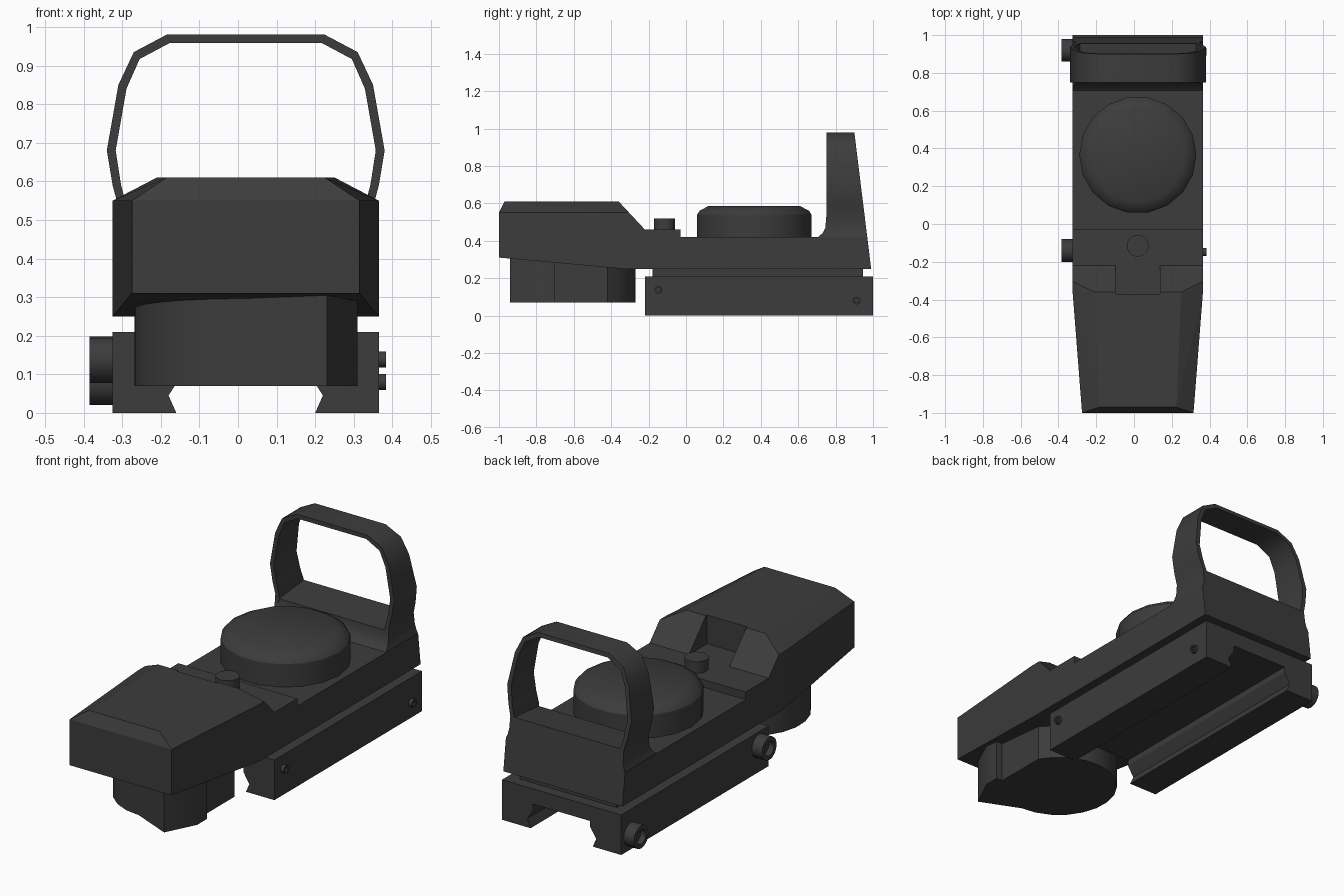
import bpy, bmesh, math
from mathutils import Matrix, Vector

cube = bpy.data.objects.get("Cube")
if cube:
    bpy.data.objects.remove(cube, do_unlink=True)

CX = 0.02   # centre line of the housing
HW = 0.345  # half width of the housing

black = bpy.data.materials.new("matte_black")
black.use_nodes = True
black.diffuse_color = (0.045, 0.045, 0.045, 1)
black.node_tree.nodes["Principled BSDF"].inputs["Base Color"].default_value = black.diffuse_color


def finish(name, bm, smooth=None):
    bmesh.ops.recalc_face_normals(bm, faces=bm.faces)
    mesh = bpy.data.meshes.new(name)
    bm.to_mesh(mesh)
    bm.free()
    mesh.materials.append(black)
    ob = bpy.data.objects.new(name, mesh)
    bpy.context.collection.objects.link(ob)
    if smooth:
        bpy.ops.object.select_all(action='DESELECT')
        bpy.context.view_layer.objects.active = ob
        ob.select_set(True)
        bpy.ops.object.shade_smooth_by_angle(angle=math.radians(smooth))
    return ob


def prism(name, profile, axis, lo, hi, smooth=None):
    """Extrude a 2D outline along one axis."""
    bm = bmesh.new()

    def place(p, t):
        return {'x': (t, p[0], p[1]), 'y': (p[0], t, p[1]), 'z': (p[0], p[1], t)}[axis]

    face = bm.faces.new([bm.verts.new(place(p, lo)) for p in profile])
    out = bmesh.ops.extrude_face_region(bm, geom=[face])
    shift = Vector(place((0, 0), hi - lo))
    bmesh.ops.translate(bm, vec=shift, verts=[v for v in out['geom'] if isinstance(v, bmesh.types.BMVert)])
    return finish(name, bm, smooth)


def lathe(name, profile, centre, axis='z', sides=18, smooth=32):
    """Revolve (radius, height) points; radius 0 ends close the shape."""
    bm = bmesh.new()
    rings = []
    for r, h in profile:
        if r == 0:
            rings.append([bm.verts.new((0, 0, h))] * sides)
        else:
            rings.append([bm.verts.new((r * math.cos(a), r * math.sin(a), h))
                          for a in (2 * math.pi * i / sides for i in range(sides))])
    for low, high in zip(rings, rings[1:]):
        for i in range(sides):
            j = (i + 1) % sides
            bm.faces.new(list(dict.fromkeys((low[i], low[j], high[j], high[i]))))
    turn = {'z': 0, '+x': math.pi / 2, '-x': -math.pi / 2}[axis]
    bm.transform(Matrix.Translation(centre) @ Matrix.Rotation(turn, 4, 'Y'))
    return finish(name, bm, smooth)


def box_outline(a0, a1, b0, b1):
    return [(a0, b0), (a1, b0), (a1, b1), (a0, b1)]


def back_y(z):
    """Sloping rear plane shared by the body and the lens frame."""
    return 0.9 + 0.09 * (0.98 - z) / 0.73


# Rail clamp with a dovetail channel
half = [(HW, 0.21), (HW, 0), (0.18, 0), (0.2, 0.045), (0.165, 0.1), (0.165, 0.13)]
prism("rail_clamp", [(CX + x, z) for x, z in half] + [(CX - x, z) for x, z in reversed(half)],
      'y', -0.22, 1.0)
prism("spacer_plate", box_outline(-0.18, 0.945, 0.2, 0.26), 'x', CX - 0.28, CX + 0.28)

# Main body, raised step and the wall under the lens
prism("main_body", [(-0.23, 0.25), (back_y(0.25), 0.25), (back_y(0.42), 0.42), (-0.23, 0.42)],
      'x', CX - HW, CX + HW)
prism("step_block", box_outline(-0.23, -0.03, 0.41, 0.46), 'x', CX - HW, CX + HW)
prism("lens_base", [(0.7, 0.415), (0.73, 0.44), (0.745, 0.47), (0.75, 0.51),
                    (back_y(0.53), 0.53), (back_y(0.415), 0.415)],
      'x', CX - 0.32, CX + 0.32, 40)

# Front hood: tapered shell with chamfered top
hood = bmesh.new()
for w, y, z in [(0.295, -1, 0.31), (0.295, -1, 0.55), (0.205, -0.97, 0.61),
                (HW, -0.34, 0.25), (HW, -0.304, 0.55), (HW, -0.36, 0.55), (0.23, -0.36, 0.61),
                (HW, -0.22, 0.25), (HW, -0.22, 0.46)]:
    for s in (-1, 1):
        hood.verts.new((CX + s * w, y, z))
bmesh.ops.convex_hull(hood, input=hood.verts)
bmesh.ops.dissolve_limit(hood, angle_limit=0.01, verts=hood.verts, edges=hood.edges)
hood = finish("front_hood", hood)

# Emitter notch cut in the rear slope of the hood
cutter = prism("notch_cutter", box_outline(-0.37, -0.1, 0.46, 0.7), 'x', CX - 0.117, CX + 0.117)
cutter.hide_render = True
cut = hood.modifiers.new("notch", 'BOOLEAN')
cut.operation = 'DIFFERENCE'
cut.solver = 'EXACT'
cut.object = cutter
bpy.context.view_layer.objects.active = hood
bpy.ops.object.modifier_apply(modifier=cut.name)
bpy.data.objects.remove(cutter, do_unlink=True)

# Housing below the hood: round with a pointed corner
R, HY = 0.29, -0.56
arc = []
for i in range(16):
    a = math.radians(-90 - i * (241 / 15))
    arc.append((CX + R * math.cos(a), HY + R * math.sin(a)))
prism("lower_housing", arc + [(0.274, -0.7), (0.31, -0.7), (0.31, -0.78), (0.23, -0.94)],
      'z', 0.07, 0.32, 28)

# Turret cap and small button
lathe("turret_cap", [(0, 0.41), (0.31, 0.41), (0.31, 0.54), (0.297, 0.56), (0.25, 0.585), (0, 0.585)],
      (CX, 0.365, 0))
lathe("button", [(0, 0.45), (0.058, 0.45), (0.058, 0.52), (0, 0.52)], (CX, -0.115, 0))

# Lens frame: a strap lofted along an arch, mirrored about the centre line
side = [(0.345, 0.415, 0.70), (0.336, 0.44, 0.73), (0.33, 0.47, 0.745), (0.329, 0.53, 0.75),
        (0.345, 0.59, 0.75), (0.36, 0.68, 0.75), (0.33, 0.85, 0.75), (0.29, 0.935, 0.75),
        (0.205, 0.98, 0.75)]
inner = [(0.31, 0.415), (0.31, 0.44), (0.308, 0.47), (0.307, 0.53),
         (0.323, 0.59), (0.337, 0.68), (0.309, 0.84), (0.275, 0.917), (0.198, 0.958)]
path = [(w, z, f, iw, iz) for (w, z, f), (iw, iz) in zip(side, inner)]
path += [(-w, z, f, -iw, iz) for w, z, f, iw, iz in reversed(path)]
bm = bmesh.new()
rows = []
for w, z, f, iw, iz in path:
    rows.append([bm.verts.new(p) for p in (
        (CX + w, f, z), (CX + w, back_y(z), z), (CX + iw, back_y(iz), iz), (CX + iw, f, iz))])
for a, b in zip(rows, rows[1:]):
    for i in range(4):
        j = (i + 1) % 4
        bm.faces.new((a[i], a[j], b[j], b[i]))
bm.faces.new(rows[0])
bm.faces.new(rows[-1])
finish("lens_frame", bm, 40)

# Clamp knobs on the right, their screw ends on the left
for place, y, z in (("front", -0.14, 0.138), ("rear", 0.92, 0.08)):
    lathe(place + "_clamp_knob",
          [(0, -0.02), (0.06, -0.02), (0.06, 0.06), (0.038, 0.06), (0.038, 0.03), (0, 0.03)],
          (CX - HW, y, z), '-x', 16)
    lathe(place + "_screw_end",
          [(0, -0.02), (0.021, -0.02), (0.021, 0.018), (0.012, 0.018), (0.012, 0.008), (0, 0.008)],
          (CX + HW, y - 0.008, z), '+x', 12)
